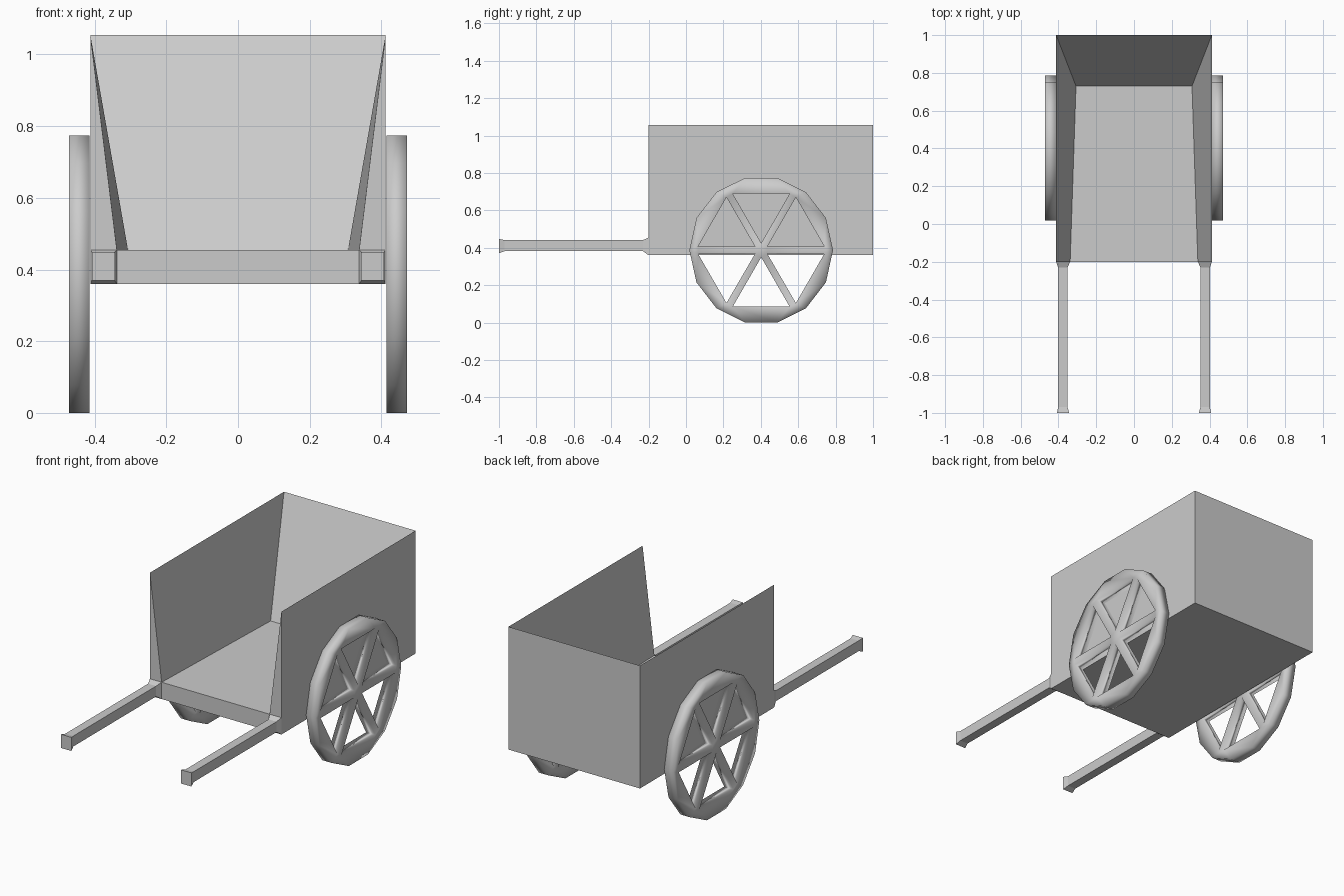
import bpy, bmesh
from math import sin, cos, pi

if "Cube" in bpy.data.objects:
    bpy.data.objects.remove(bpy.data.objects["Cube"])


def make(name, bm, smooth=False, mirror=False):
    bmesh.ops.recalc_face_normals(bm, faces=bm.faces[:])
    for f in bm.faces:
        f.smooth = smooth
    me = bpy.data.meshes.new(name)
    bm.to_mesh(me)
    bm.free()
    ob = bpy.data.objects.new(name, me)
    bpy.context.collection.objects.link(ob)
    if mirror:
        m = ob.modifiers.new("mirror", "MIRROR")
        m.use_axis[0] = True
        m.use_mirror_merge = False
    return ob


# Cart body: a box with a tapered hollow, open at top and front
W, F, B, Z0, ZF, Z1 = 0.412, -0.2, 1.0, 0.36, 0.455, 1.055
bm = bmesh.new()
side = [(W, F, Z0), (W, B, Z0), (W, B, Z1), (W, F, Z1),   # outer wall corners
        (0.338, F, ZF), (0.307, 0.73, ZF)]                # floor front, floor back
r = [bm.verts.new(p) for p in side]
l = [bm.verts.new((-x, y, z)) for x, y, z in side]
for s in (r, l):
    bm.faces.new(s[0:4])                                  # outer wall
    bm.faces.new((s[3], s[2], s[5], s[4]))                # inner wall
for a, b in ((0, 1), (1, 2), (2, 5), (5, 4)):             # bottom, back, slope, floor
    bm.faces.new((r[a], r[b], l[b], l[a]))
bm.faces.new((l[0], r[0], r[4], l[4]))                    # front strip
for s in (r, l):
    bm.faces.new((s[0], s[3], s[4]))                      # wall front ends
make("cart_body", bm)

# Handles: square bars flaring at both ends
bm = bmesh.new()
sections = [(-0.2, 0.338, 0.412, 0.36, 0.455),
            (-0.23, 0.352, 0.402, 0.382, 0.441),
            (-0.97, 0.352, 0.402, 0.382, 0.441),
            (-1.0, 0.343, 0.408, 0.37, 0.447)]
rings = [[bm.verts.new(p) for p in ((a, y, c), (b, y, c), (b, y, d), (a, y, d))]
         for y, a, b, c, d in sections]
for p, q in zip(rings, rings[1:]):
    for i in range(4):
        j = (i + 1) % 4
        bm.faces.new((p[i], p[j], q[j], q[i]))
bm.faces.new(rings[0])
bm.faces.new(rings[-1])
make("handle", bm, mirror=True)

# Wheels: 14-sided discs with six triangular openings, smooth shaded
CY, CZ, X_IN, X_OUT = 0.402, 0.387, 0.414, 0.472
bm = bmesh.new()


def loop(points):
    vs = [bm.verts.new((X_IN, CY + y, CZ + z)) for y, z in points]
    return [bm.edges.new((vs[i], vs[(i + 1) % len(vs)])) for i in range(len(vs))]


edges = loop([(0.384 * cos(2 * pi * i / 14), 0.397 * sin(2 * pi * i / 14)) for i in range(14)])
for k in range(6):
    a = pi / 6 + k * pi / 3
    tri = [(0.038, 0), (0.302, -0.152), (0.302, 0.152)]   # radial, tangential
    edges += loop([(u * cos(a) - v * sin(a), u * sin(a) + v * cos(a)) for u, v in tri])
bmesh.ops.triangle_fill(bm, use_beauty=True, edges=edges, normal=(1, 0, 0))
geom = bmesh.ops.extrude_face_region(bm, geom=bm.faces[:], use_keep_orig=True)["geom"]
for v in geom:
    if isinstance(v, bmesh.types.BMVert):
        v.co.x = X_OUT
make("wheel", bm, smooth=True, mirror=True)
